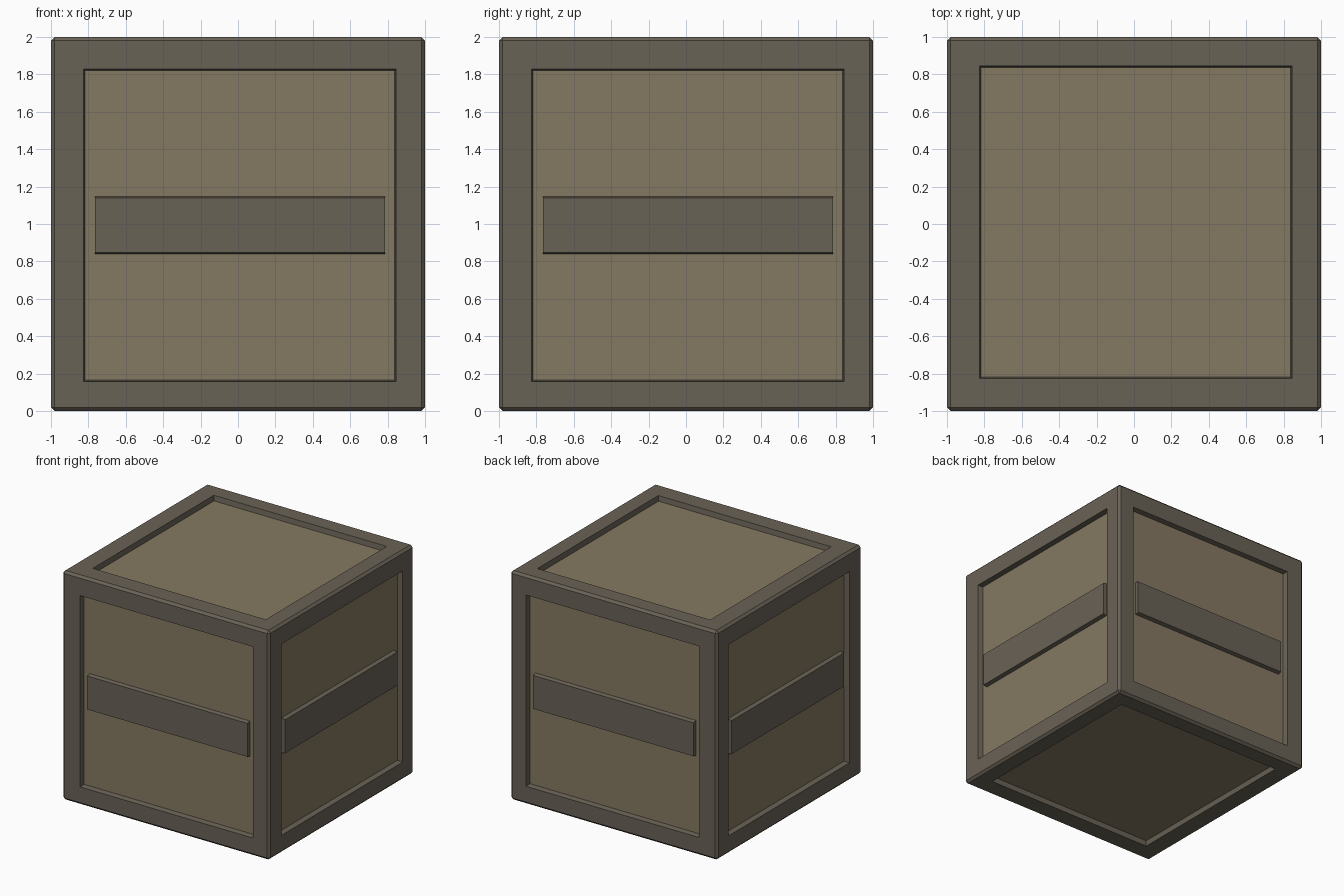
import bpy, bmesh
from math import pi
from mathutils import Vector, Matrix

if "Cube" in bpy.data.objects:
    bpy.data.objects.remove(bpy.data.objects["Cube"])

CENTRE = Vector((0.01, 0.01, 0.993))   # centre of the sunken panels
DEPTH = 0.045                          # how far panels sit below the frame


def material(name, colour):
    m = bpy.data.materials.new(name)
    m.diffuse_color = (*colour, 1)
    m.use_nodes = True
    m.node_tree.nodes["Principled BSDF"].inputs["Base Color"].default_value = m.diffuse_color
    return m


def make_object(name, bm, mats):
    bmesh.ops.recalc_face_normals(bm, faces=bm.faces[:])
    me = bpy.data.meshes.new(name)
    bm.to_mesh(me)
    bm.free()
    for m in mats:
        me.materials.append(m)
    ob = bpy.data.objects.new(name, me)
    bpy.context.collection.objects.link(ob)
    return ob


frame_mat = material("dark_wood", (0.141, 0.122, 0.093))
panel_mat = material("light_wood", (0.235, 0.19, 0.122))

# Crate body: chamfered cube with a sunken panel in each of the six faces
bm = bmesh.new()
bmesh.ops.create_cube(bm, size=2, matrix=Matrix.Translation((0, 0, 1)))
bmesh.ops.bevel(bm, geom=bm.edges[:], offset=0.02, segments=1,
                affect='EDGES', profile=0.5)
bm.normal_update()
sides = [f for f in bm.faces if f.calc_area() > 1]
bmesh.ops.inset_individual(bm, faces=sides, thickness=0.205)
for f in sides:
    n = f.normal.copy()
    shift = CENTRE - Vector((0, 0, 1))
    shift -= n * shift.dot(n)
    for v in f.verts:
        v.co += shift
bmesh.ops.inset_individual(bm, faces=sides, thickness=0.01, depth=-DEPTH)
for f in sides:
    f.material_index = 1
make_object("crate_body", bm, [frame_mat, panel_mat])

# Cross bars: one tapered board across each upright side
for i, name in enumerate(("front_bar", "right_bar", "back_bar", "left_bar")):
    bm = bmesh.new()
    bmesh.ops.create_cube(bm, size=2)
    for v in bm.verts:
        outer = v.co.y < 0
        v.co = Vector((v.co.x * 0.775,
                       -0.99 if outer else -0.95,
                       v.co.z * (0.146 if outer else 0.155)))
    bmesh.ops.rotate(bm, verts=bm.verts[:], matrix=Matrix.Rotation(i * pi / 2, 3, 'Z'))
    along = (CENTRE.x, 0, CENTRE.z) if i % 2 == 0 else (0, CENTRE.y, CENTRE.z)
    bmesh.ops.translate(bm, verts=bm.verts[:], vec=along)
    make_object(name, bm, [frame_mat])
